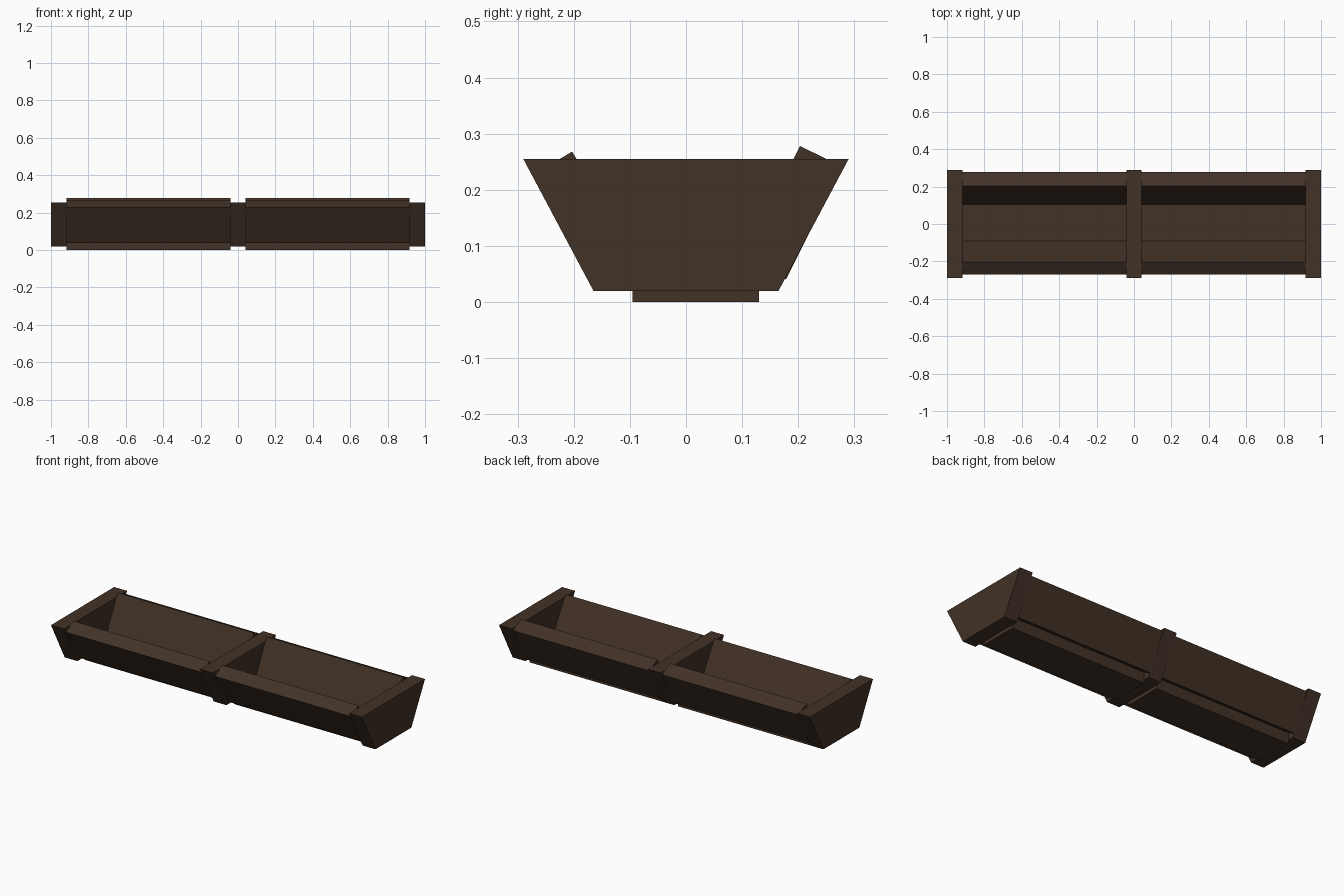
import bpy, bmesh

if "Cube" in bpy.data.objects:
    bpy.data.objects.remove(bpy.data.objects["Cube"])

wood = bpy.data.materials.new("dark_brown_wood")
wood.diffuse_color = (0.054, 0.032, 0.020, 1)
wood.use_nodes = True
wood.node_tree.nodes["Principled BSDF"].inputs["Base Color"].default_value = wood.diffuse_color


def prism(name, profile, x0, x1):
    """Extrude a (y, z) profile along x from x0 to x1."""
    bm = bmesh.new()
    a = [bm.verts.new((x0, y, z)) for y, z in profile]
    b = [bm.verts.new((x1, y, z)) for y, z in profile]
    bm.faces.new(a)
    bm.faces.new(b)
    n = len(profile)
    for i in range(n):
        j = (i + 1) % n
        bm.faces.new((a[i], a[j], b[j], b[i]))
    bmesh.ops.recalc_face_normals(bm, faces=bm.faces)
    me = bpy.data.meshes.new(name)
    bm.to_mesh(me)
    bm.free()
    me.materials.append(wood)
    ob = bpy.data.objects.new(name, me)
    bpy.context.collection.objects.link(ob)
    return ob


# trapezoid end boards and middle divider
board = [(-0.165, 0.02), (0.165, 0.02), (0.29, 0.255), (-0.29, 0.255)]
for name, x0, x1 in (("left_end_board", -1.0, -0.917),
                     ("middle_divider", -0.041, 0.041),
                     ("right_end_board", 0.917, 1.0)):
    prism(name, board, x0, x1)

# planks between the boards: floor, leaning front and back walls
planks = {
    "floor_plank": [(-0.095, 0.0), (0.13, 0.0), (0.13, 0.08), (-0.095, 0.08)],
    "front_plank": [(-0.27, 0.228), (-0.203, 0.268), (-0.087, 0.075), (-0.154, 0.037)],
    "back_plank": [(0.203, 0.278), (0.279, 0.241), (0.178, 0.04), (0.103, 0.077)],
}
for side, x0, x1 in (("left", -0.917, -0.041), ("right", 0.041, 0.917)):
    for name, profile in planks.items():
        prism(side + "_" + name, profile, x0, x1)
